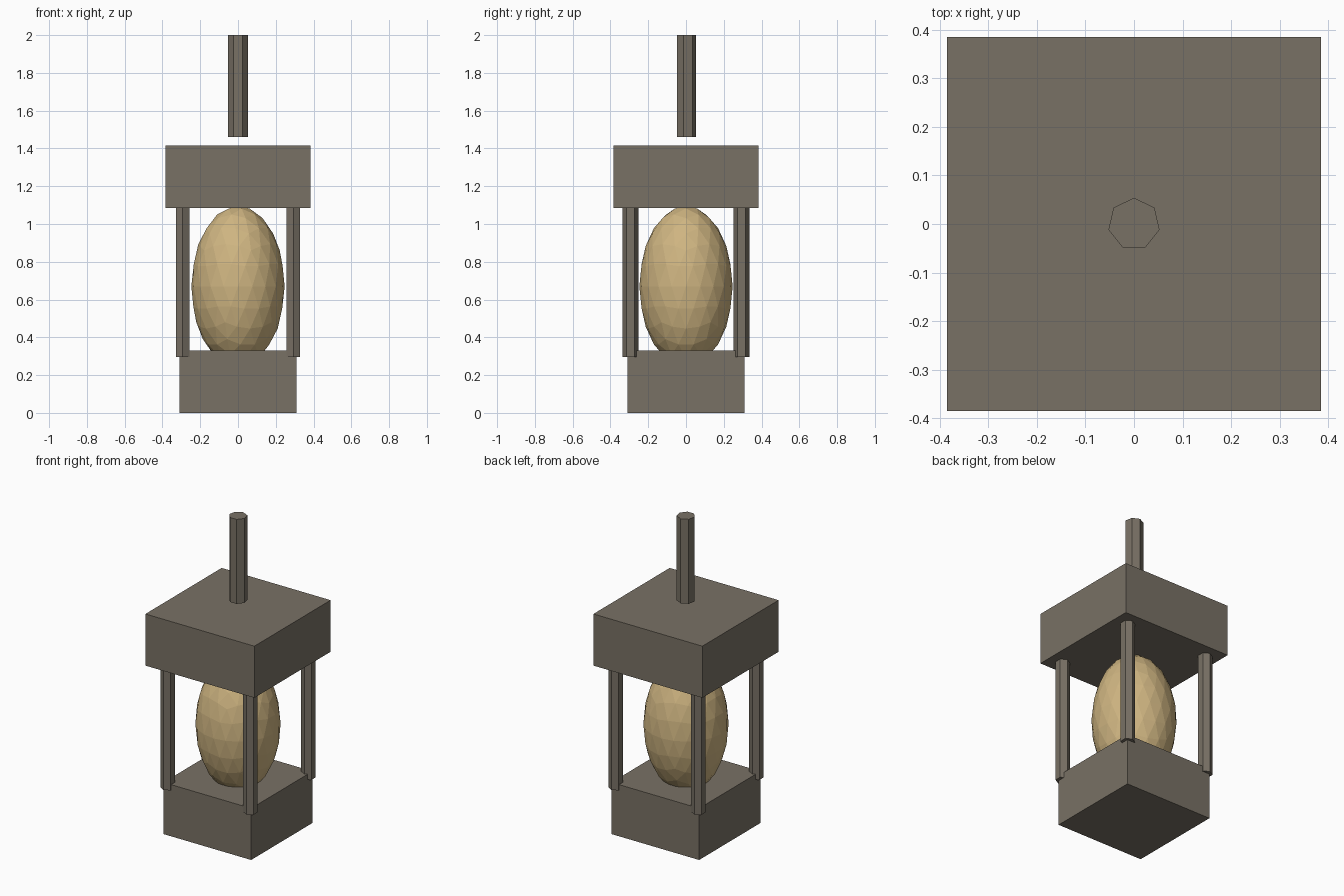
import bpy

cube = bpy.data.objects.get("Cube")
if cube:
    bpy.data.objects.remove(cube, do_unlink=True)


def material(name, rgb):
    mat = bpy.data.materials.new(name)
    mat.use_nodes = True
    colour = (*rgb, 1)
    mat.diffuse_color = colour
    mat.node_tree.nodes["Principled BSDF"].inputs["Base Color"].default_value = colour
    return mat


def finish(name, mat):
    obj = bpy.context.object
    obj.name = name
    obj.data.materials.append(mat)
    return obj


def block(name, half, bottom, top, mat):
    bpy.ops.mesh.primitive_cube_add(size=1, location=(0, 0, (bottom + top) / 2))
    bpy.context.object.scale = (2 * half, 2 * half, top - bottom)
    bpy.ops.object.transform_apply(location=False, rotation=False, scale=True)
    return finish(name, mat)


def rod(name, sides, radius, x, y, bottom, top, mat):
    bpy.ops.mesh.primitive_cylinder_add(
        vertices=sides, radius=radius, depth=top - bottom,
        location=(x, y, (bottom + top) / 2))
    return finish(name, mat)


stone = material("grey brown metal", (0.19, 0.165, 0.13))
glow = material("warm tan glass", (0.62, 0.46, 0.22))

# Base and roof blocks
block("base", 0.31, 0, 0.33, stone)
block("roof", 0.385, 1.085, 1.415, stone)

# Hanging rod floating above the roof
rod("hanging_rod", 7, 0.054, 0, 0, 1.46, 2, stone)

# Four hexagonal corner posts
for side, x in (("left", 0.293), ("right", -0.293)):
    for end, y in (("front", -0.293), ("back", 0.293)):
        rod(f"{end}_{side}_post", 6, 0.042, x, y, 0.295, 1.09, stone)

# Faceted lamp globe
bpy.ops.mesh.primitive_ico_sphere_add(subdivisions=3, radius=1, location=(0, 0, 0.67))
bpy.context.object.scale = (0.247, 0.247, 0.425)
bpy.ops.object.transform_apply(location=False, rotation=False, scale=True)
finish("globe", glow)
